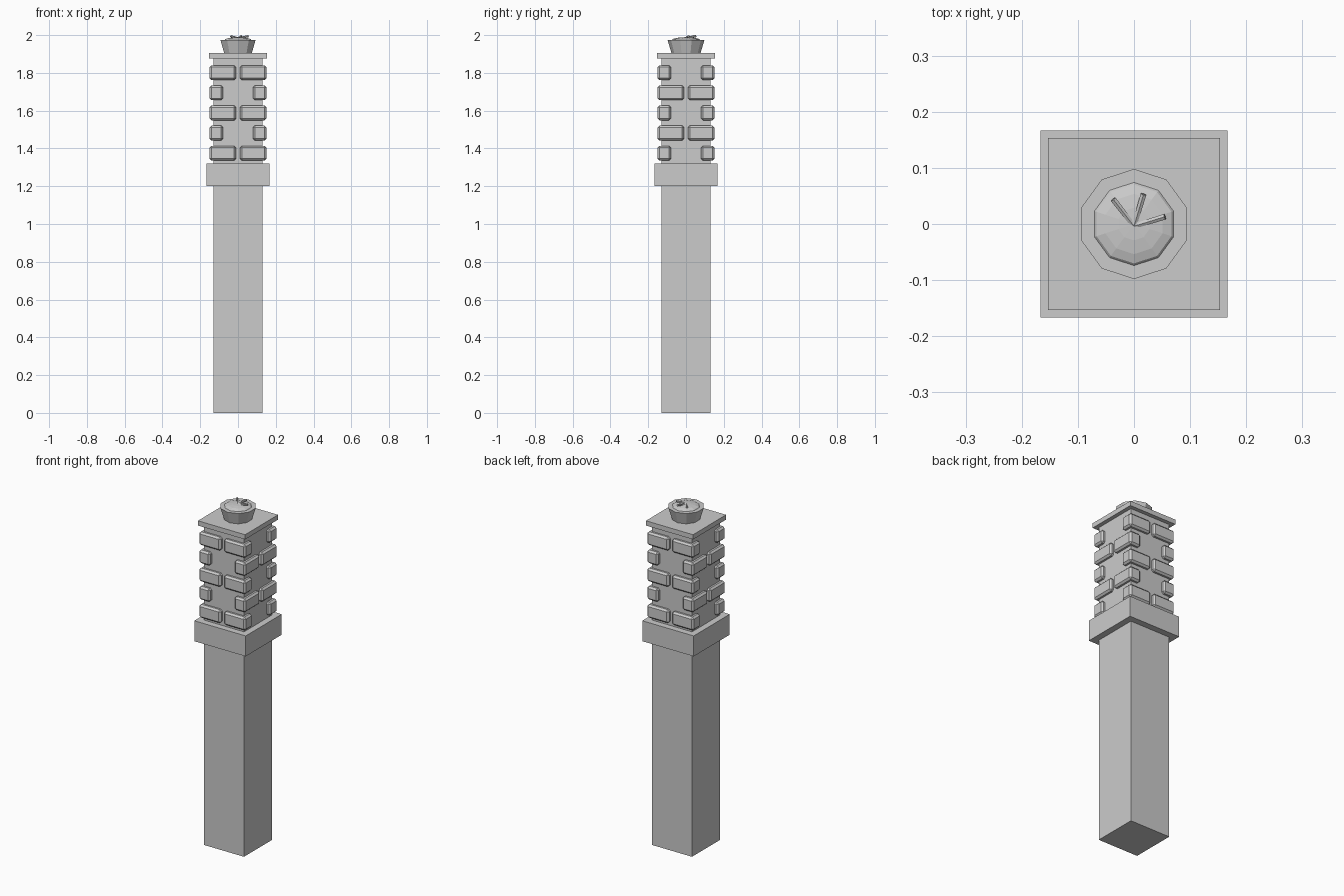
import bpy, bmesh
from mathutils import Vector, Matrix

if "Cube" in bpy.data.objects:
    bpy.data.objects.remove(bpy.data.objects["Cube"])


def finish(name, bm):
    mesh = bpy.data.meshes.new(name)
    bm.to_mesh(mesh)
    bm.free()
    ob = bpy.data.objects.new(name, mesh)
    bpy.context.collection.objects.link(ob)
    return ob


def box(name, lo, hi, bevel=0):
    lo, hi = Vector(lo), Vector(hi)
    bm = bmesh.new()
    bmesh.ops.create_cube(bm, size=1, matrix=Matrix.Translation((lo + hi) / 2) @ Matrix.Diagonal((*(hi - lo), 1)))
    ob = finish(name, bm)
    if bevel:
        mod = ob.modifiers.new("Bevel", 'BEVEL')
        mod.width = bevel
        mod.segments = 1
    return ob


def square_slab(name, half, z0, z1):
    return box(name, (-half, -half, z0), (half, half, z1))


# Stacked square sections of the post
square_slab("shaft", 0.13, 0, 1.2)
square_slab("collar", 0.167, 1.2, 1.32)
square_slab("upper_core", 0.13, 1.32, 1.877)
square_slab("cap_plate", 0.153, 1.877, 1.905)

# Corner stones: long and short sides alternate from row to row
for row in range(5):
    z = 1.375 + row * 0.1065
    in_x, in_y = (0.01, 0.079) if row % 2 == 0 else (0.079, 0.01)
    for sx in (-1, 1):
        for sy in (-1, 1):
            xs = sorted((sx * in_x, sx * 0.151))
            ys = sorted((sy * in_y, sy * 0.151))
            box("corner_stone", (xs[0], ys[0], z - 0.039), (xs[1], ys[1], z + 0.039), 0.01)

# Ten-sided flared finial
bm = bmesh.new()
bmesh.ops.create_cone(bm, cap_ends=True, segments=10, radius1=0.077, radius2=0.098,
                      depth=0.07, matrix=Matrix.Translation((0, 0, 1.94)))
finish("finial", bm)

# Shallow faceted dome on the finial
bm = bmesh.new()
bmesh.ops.create_uvsphere(bm, u_segments=10, v_segments=8, radius=1,
                          matrix=Matrix.Translation((0, 0, 1.973)) @ Matrix.Diagonal((0.076, 0.076, 0.016, 1)))
finish("finial_dome", bm)

# Three thin rods fanning out on top
for tip in ((-0.037, 0.044), (0.017, 0.053), (0.055, 0.013)):
    a, b = Vector((0, -0.004, 1.984)), Vector((*tip, 1.994))
    d = b - a
    bm = bmesh.new()
    bmesh.ops.create_cone(bm, cap_ends=True, segments=6, radius1=0.005, radius2=0.006, depth=d.length,
                          matrix=Matrix.Translation((a + b) / 2) @ d.to_track_quat('Z', 'Y').to_matrix().to_4x4())
    finish("top_rod", bm)
